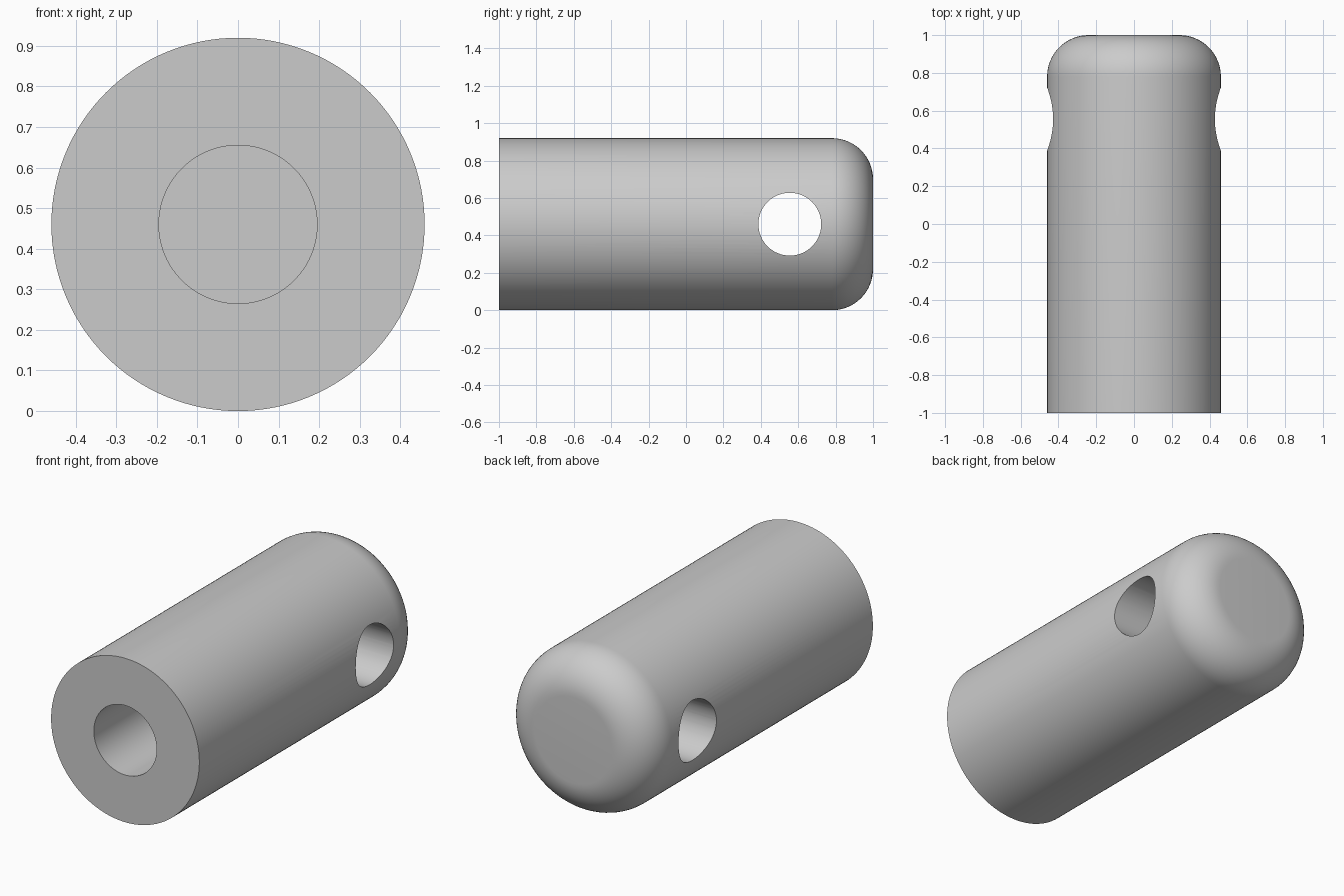
import bpy
import bmesh
from math import pi, sin, cos, radians
from mathutils import Matrix, Vector

RADIUS, HALF, FILLET = 0.46, 1.0, 0.22
BORE, BORE_END = 0.195, 0.0
HOLE, HOLE_Y = 0.168, 0.555
SIDES = 128

cube = bpy.data.objects.get("Cube")
if cube:
    bpy.data.objects.remove(cube)

grey = bpy.data.materials.new("plain_grey")
grey.use_nodes = True
colour = (0.6, 0.6, 0.6, 1)
grey.diffuse_color = colour
grey.node_tree.nodes["Principled BSDF"].inputs["Base Color"].default_value = colour


def add_object(name, bm):
    mesh = bpy.data.meshes.new(name)
    bmesh.ops.recalc_face_normals(bm, faces=bm.faces)
    bm.to_mesh(mesh)
    bm.free()
    mesh.materials.append(grey)
    obj = bpy.data.objects.new(name, mesh)
    bpy.context.collection.objects.link(obj)
    return obj


# Body profile as (radius, y): blind bore, front face, side, rounded back end
profile = [(0, BORE_END), (BORE, BORE_END), (BORE, -HALF), (RADIUS, -HALF)]
for i in range(17):
    a = pi / 2 * i / 16
    profile.append((RADIUS - FILLET + FILLET * cos(a), HALF - FILLET + FILLET * sin(a)))
profile.append((0, HALF))

bm = bmesh.new()
verts = [bm.verts.new((r, y, 0)) for r, y in profile]
edges = [bm.edges.new(pair) for pair in zip(verts, verts[1:])]
bmesh.ops.spin(bm, geom=verts + edges, cent=(0, 0, 0), axis=(0, 1, 0),
               angle=2 * pi, steps=SIDES, use_merge=True)
bmesh.ops.remove_doubles(bm, verts=bm.verts, dist=1e-5)
bmesh.ops.translate(bm, verts=bm.verts, vec=Vector((0, 0, RADIUS)))
body = add_object("pin_body", bm)

# Cross hole, cut right through from side to side
bm = bmesh.new()
bmesh.ops.create_cone(bm, cap_ends=True, segments=64, radius1=HOLE, radius2=HOLE, depth=2,
                      matrix=Matrix.Translation((0, HOLE_Y, RADIUS)) @ Matrix.Rotation(pi / 2, 4, "Y"))
cutter = add_object("cross_hole_cutter", bm)
cutter.hide_render = True

cut = body.modifiers.new("cross_hole", "BOOLEAN")
cut.operation = "DIFFERENCE"
cut.solver = "EXACT"
cut.object = cutter
bpy.ops.object.select_all(action="DESELECT")
body.select_set(True)
bpy.context.view_layer.objects.active = body
bpy.ops.object.modifier_apply(modifier=cut.name)
bpy.data.objects.remove(cutter)

# Smooth curved walls, crisp rims
bpy.ops.object.shade_smooth_by_angle(angle=radians(30))
